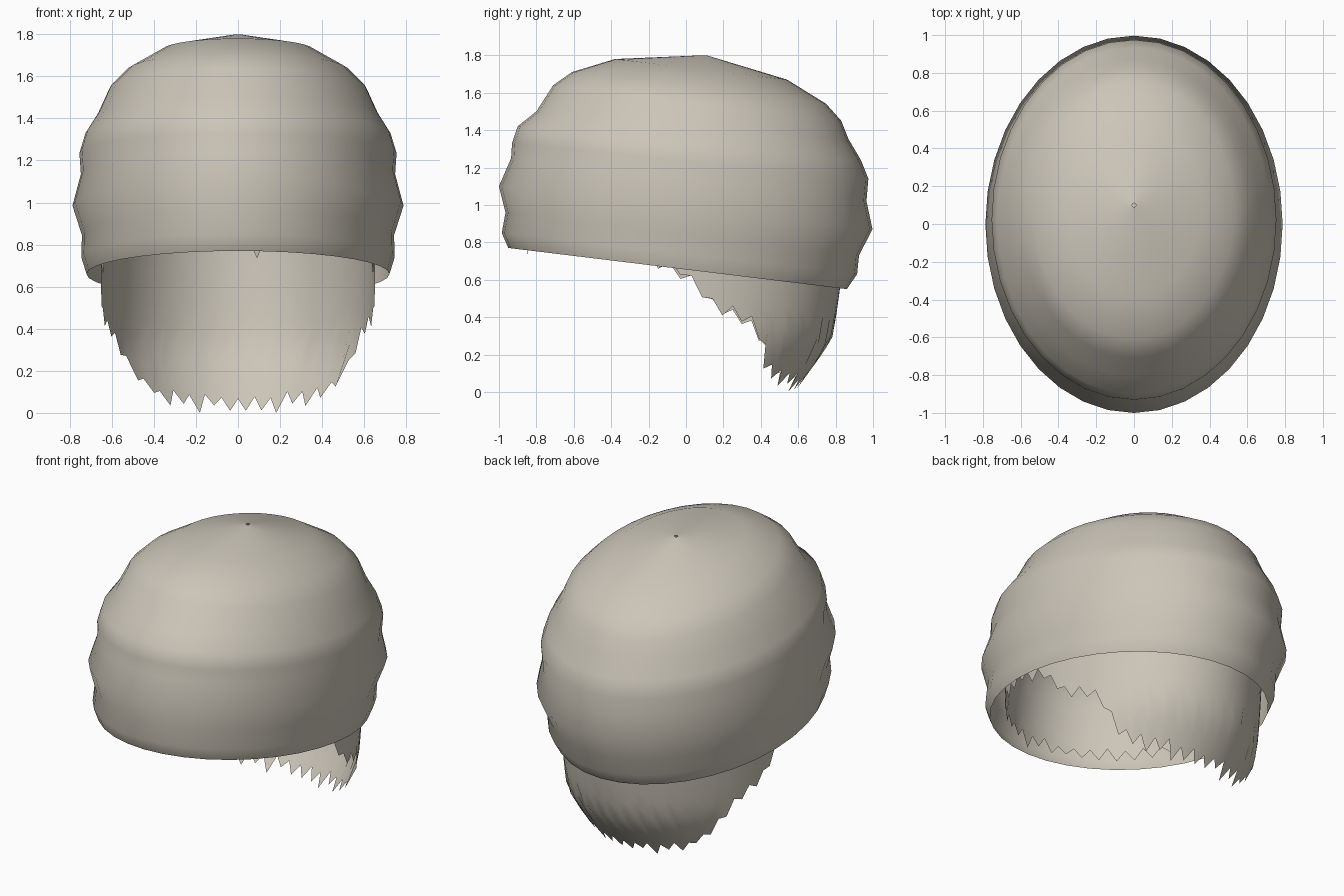
import bpy, bmesh, math, random

if "Cube" in bpy.data.objects:
    bpy.data.objects.remove(bpy.data.objects["Cube"])

random.seed(4)
cloth = bpy.data.materials.new("pale_beige")
cloth.diffuse_color = (0.60, 0.56, 0.48, 1)
cloth.use_nodes = True
cloth.node_tree.nodes["Principled BSDF"].inputs["Base Color"].default_value = cloth.diffuse_color


def finish(bm, name):
    bmesh.ops.recalc_face_normals(bm, faces=bm.faces)
    mesh = bpy.data.meshes.new(name)
    bm.to_mesh(mesh)
    bm.free()
    mesh.materials.append(cloth)
    mesh.polygons.foreach_set("use_smooth", [True] * len(mesh.polygons))
    obj = bpy.data.objects.new(name, mesh)
    bpy.context.collection.objects.link(obj)
    return obj


def skin(bm, rows):
    """Join successive closed rows of vertices with faces."""
    for a, b in zip(rows, rows[1:]):
        n = len(a)
        for i in range(n):
            j = (i + 1) % n
            bm.faces.new((a[i], a[j], b[j], b[i]))


def lerp_table(table, z):
    """Interpolate table rows (z, values...) at height z."""
    if z <= table[0][0]:
        return table[0][1:]
    for p, q in zip(table, table[1:]):
        if z <= q[0]:
            t = (z - p[0]) / (q[0] - p[0])
            return [u + (v - u) * t for u, v in zip(p[1:], q[1:])]
    return table[-1][1:]


# Wrapped hat: tilted oval rings as (front y, front z, back y, back z, half width)
RINGS = [
    (-0.95, 0.77, 0.86, 0.55, 0.72),
    (-0.985, 0.85, 0.915, 0.63, 0.745),
    (-0.965, 0.96, 0.925, 0.73, 0.742),
    (-1.0, 1.10, 0.997, 0.87, 0.787),
    (-0.935, 1.25, 0.965, 1.02, 0.747),
    (-0.93, 1.33, 0.975, 1.14, 0.754),
    (-0.90, 1.42, 0.935, 1.24, 0.725),
    (-0.80, 1.50, 0.87, 1.35, 0.665),
    (-0.71, 1.64, 0.83, 1.45, 0.61),
    (-0.61, 1.71, 0.75, 1.54, 0.53),
    (-0.38, 1.78, 0.54, 1.67, 0.36),
    (0.09, 1.80, 0.11, 1.80, 0.01),
]
bm = bmesh.new()
rows = []
for fy, fz, by, bz, hw in RINGS:
    row = []
    for i in range(36):
        a = math.tau * i / 36
        c = math.cos(a)
        row.append(bm.verts.new((hw * math.sin(a),
                                 (fy + by) / 2 + c * (by - fy) / 2,
                                 (fz + bz) / 2 + c * (bz - fz) / 2)))
    rows.append(row)
skin(bm, rows)
finish(bm, "wrapped_hat")

# Hair shell: (z, half width, front y, back y)
SHELL = [
    (0.0, 0.53, -0.60, 0.58), (0.15, 0.60, -0.70, 0.69),
    (0.28, 0.645, -0.78, 0.78), (0.42, 0.653, -0.82, 0.805),
    (0.60, 0.652, -0.85, 0.83), (0.90, 0.65, -0.86, 0.86),
    (1.15, 0.63, -0.82, 0.84), (1.35, 0.55, -0.73, 0.74),
    (1.50, 0.42, -0.54, 0.60), (1.60, 0.26, -0.33, 0.40),
    (1.66, 0.02, -0.03, 0.05),
]
# Hairline: (degrees from the back, height)
HAIRLINE = [(0, 0.06), (35, 0.08), (50, 0.15), (57, 0.26), (64, 0.38),
            (80, 0.49), (93, 0.67), (110, 0.78), (180, 0.83)]
COLS, STEPS = 90, 14
bm = bmesh.new()
edge = []
for i in range(COLS):
    deg = 360 * i / COLS
    side = min(deg, 360 - deg)
    z = lerp_table(HAIRLINE, side)[0]
    # alternate columns form the ragged locks
    z += random.uniform(-0.06, -0.025) if i % 2 else random.uniform(0.0, 0.03)
    if i == 43:
        z = 0.735  # stray lock on the forehead
    edge.append(max(z, 0.0))
edge[1] = edge[-1] = 0.01
edge[5] = edge[-5] = 0.0
rows = []
for k in range(STEPS + 1):
    row = []
    for i in range(COLS):
        a = math.tau * i / COLS
        z = edge[i] + (1.66 - edge[i]) * k / STEPS
        hw, fy, by = lerp_table(SHELL, z)
        c = math.cos(a)
        y = by * c if c > 0 else -fy * c
        row.append(bm.verts.new((hw * math.sin(a), y, z)))
    rows.append(row)
skin(bm, rows)
bm.faces.new(rows[-1])
finish(bm, "ragged_hair")
